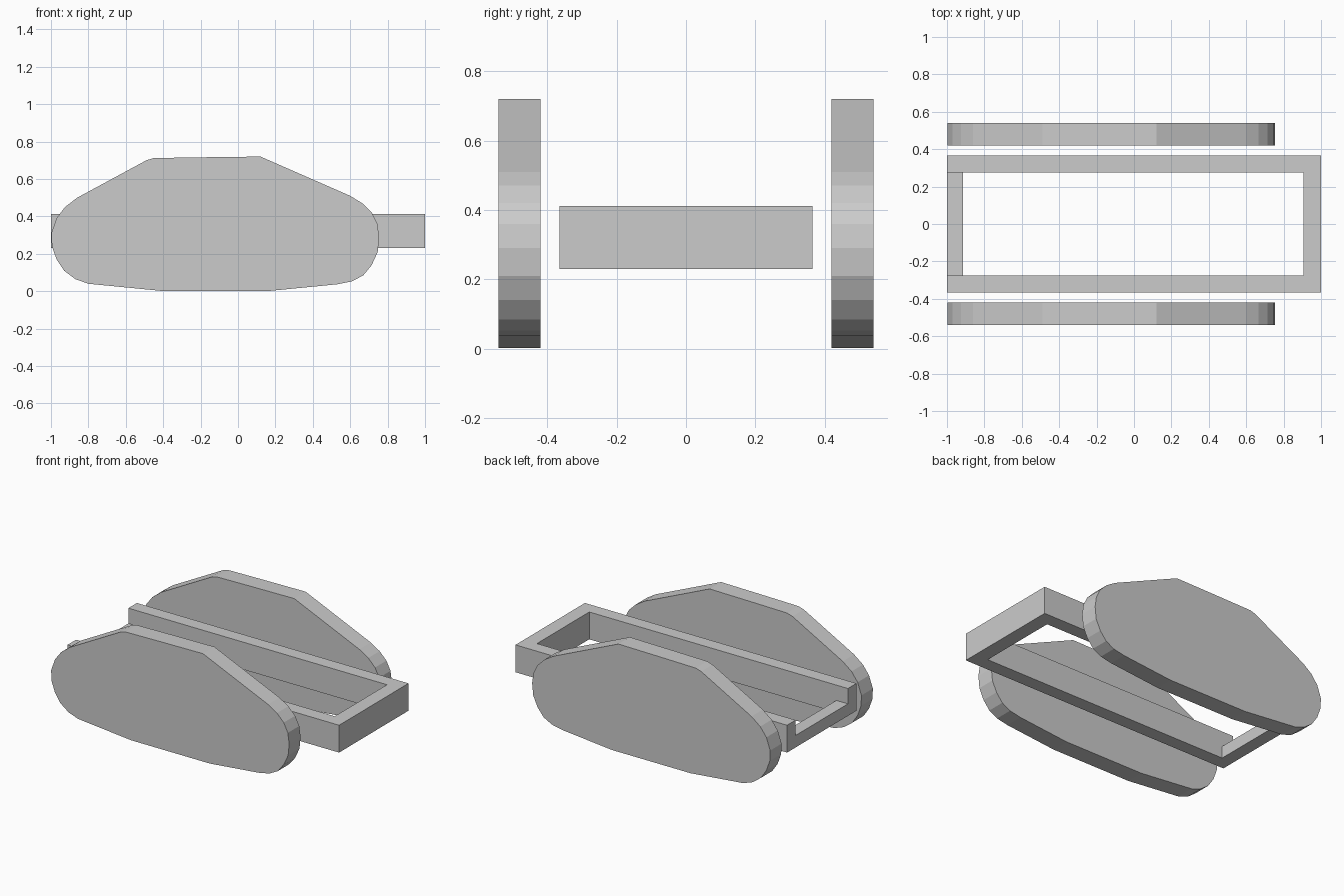
import bpy, bmesh

if "Cube" in bpy.data.objects:
    bpy.data.objects.remove(bpy.data.objects["Cube"])


def extrude_outline(name, points, offset):
    """Solid made by sweeping a closed 3D outline along an offset vector."""
    bm = bmesh.new()
    face = bm.faces.new([bm.verts.new(p) for p in points])
    new = bmesh.ops.extrude_face_region(bm, geom=[face])["geom"]
    bmesh.ops.translate(bm, vec=offset, verts=[v for v in new if isinstance(v, bmesh.types.BMVert)])
    bmesh.ops.recalc_face_normals(bm, faces=bm.faces)
    mesh = bpy.data.meshes.new(name)
    bm.to_mesh(mesh)
    bm.free()
    obj = bpy.data.objects.new(name, mesh)
    bpy.context.collection.objects.link(obj)
    return obj


# Side plates: rounded ends, sloped shoulders, flat top and belly (x, z)
profile = [
    (-0.45, 0.712), (-0.20, 0.716), (0.12, 0.72), (0.60, 0.51),
    (0.665, 0.47), (0.715, 0.42), (0.745, 0.36), (0.755, 0.29),
    (0.747, 0.21), (0.715, 0.14), (0.67, 0.085), (0.61, 0.053), (0.53, 0.037),
    (0.17, 0.002), (-0.41, 0.002), (-0.80, 0.04),
    (-0.87, 0.065), (-0.93, 0.11), (-0.97, 0.17), (-0.995, 0.24),
    (-0.998, 0.31), (-0.97, 0.39), (-0.925, 0.45), (-0.86, 0.50),
    (-0.49, 0.70),
]
for name, y in (("right_side_plate", -0.54), ("left_side_plate", 0.42)):
    extrude_outline(name, [(x, y, z) for x, z in profile], (0, 0.12, 0))

# Main frame: U-shaped, closed at the +x end
z0, z1 = 0.23, 0.412
outline = [(-1, -0.365), (1, -0.365), (1, 0.365), (-1, 0.365),
           (-1, 0.275), (0.905, 0.275), (0.905, -0.275), (-1, -0.275)]
extrude_outline("frame", [(x, y, z0) for x, y in outline], (0, 0, z1 - z0))

# Lower crossbar closing the -x end
bar = [(-1, -0.275), (-0.915, -0.275), (-0.915, 0.275), (-1, 0.275)]
extrude_outline("rear_crossbar", [(x, y, z0) for x, y in bar], (0, 0, 0.08))
